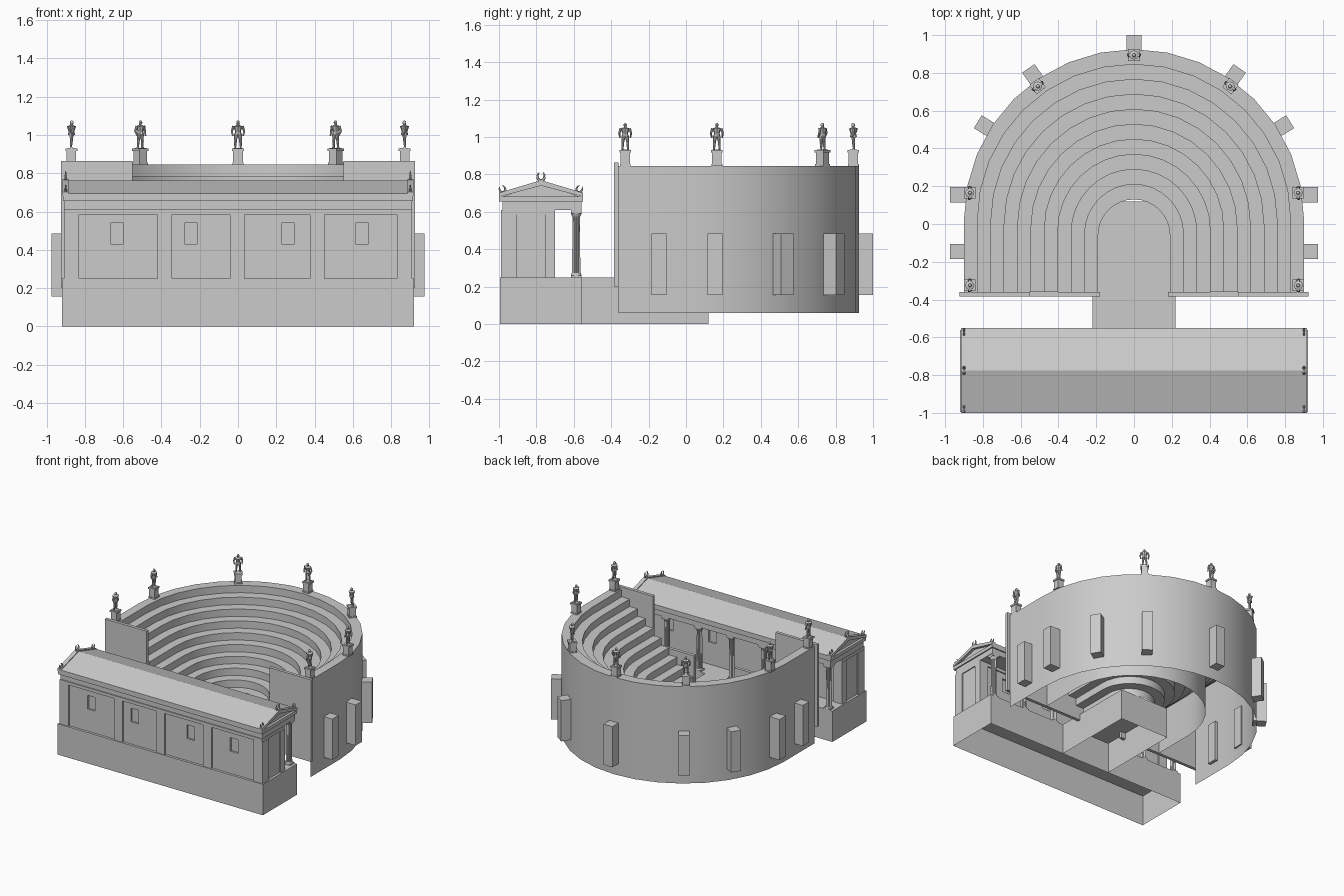
import bpy, bmesh, math
from mathutils import Vector, Matrix

if "Cube" in bpy.data.objects:
    bpy.data.objects.remove(bpy.data.objects["Cube"], do_unlink=True)

stone = bpy.data.materials.new("grey stone")
stone.use_nodes = True
GREY = (0.6, 0.6, 0.6, 1)
stone.diffuse_color = GREY
stone.node_tree.nodes["Principled BSDF"].inputs["Base Color"].default_value = GREY


def finish(name, bm, smooth=True):
    """Turn a bmesh into a named stone object."""
    me = bpy.data.meshes.new(name)
    bm.to_mesh(me)
    bm.free()
    me.materials.append(stone)
    ob = bpy.data.objects.new(name, me)
    bpy.context.collection.objects.link(ob)
    bpy.ops.object.select_all(action='DESELECT')
    ob.select_set(True)
    bpy.context.view_layer.objects.active = ob
    if smooth:
        bpy.ops.object.shade_smooth_by_angle(angle=math.radians(30))
    return ob


def box(bm, x0, x1, y0, y1, z0, z1, matrix=Matrix(), open_bottom=False):
    mid = Vector((x0 + x1, y0 + y1, z0 + z1)) / 2
    m = matrix @ Matrix.Translation(mid) @ Matrix.Diagonal((x1 - x0, y1 - y0, z1 - z0, 1))
    verts = bmesh.ops.create_cube(bm, size=1, matrix=m)["verts"]
    if open_bottom:
        low = [f for f in bm.faces if f.normal.z < -0.9 or all(abs(v.co.z - z0) < 1e-4 for v in f.verts)]
        bmesh.ops.delete(bm, geom=[f for f in low if f.verts[0] in verts], context='FACES_ONLY')


def limb(bm, p, q, r0, r1, matrix=Matrix(), sides=8):
    """Tapered rod from p to q."""
    p, q = Vector(p), Vector(q)
    d = q - p
    m = matrix @ Matrix.Translation((p + q) / 2) @ d.to_track_quat('Z', 'Y').to_matrix().to_4x4()
    bmesh.ops.create_cone(bm, cap_ends=True, segments=sides, radius1=r0, radius2=r1,
                          depth=d.length, matrix=m)


def prism(bm, profile, x0, x1):
    """Extrude a y-z outline along x."""
    a = [bm.verts.new((x0, y, z)) for y, z in profile]
    f = bm.faces.new(a)
    new = bmesh.ops.extrude_face_region(bm, geom=[f])["geom"]
    bmesh.ops.translate(bm, vec=(x1 - x0, 0, 0), verts=[g for g in new if isinstance(g, bmesh.types.BMVert)])
    bmesh.ops.recalc_face_normals(bm, faces=bm.faces[:])


# ---------- theatre: horseshoe shell and seating ----------
TIERS, FRONT, RIM, FLOOR = 10, -0.36, 0.845, 0.25
STEP = (RIM - FLOOR) / TIERS


def horseshoe(i, z):
    w, c = 0.19 + 0.071 * i, -0.06 + 0.0085 * i
    arc = [(w * math.cos(math.pi * k / 16), c + w * math.sin(math.pi * k / 16), z) for k in range(17)]
    return [(w, FRONT, z)] + arc + [(-w, FRONT, z)]


def sweep(name, profile):
    bm = bmesh.new()
    rings = [[bm.verts.new(p) for p in horseshoe(i, z)] for i, z in profile]
    for a, b in zip(rings, rings[1:]):
        for j in range(len(a) - 1):
            bm.faces.new((a[j], a[j + 1], b[j + 1], b[j]))
    return finish(name, bm)


section = [(TIERS, 0.06)]
for k in reversed(range(TIERS)):
    z = FLOOR + STEP * (k + 1)
    section += [(k + 1, z), (k, z)]
section.append((0, FLOOR))
sweep("seating_and_outer_wall", section)
sweep("inner_drum_wall", [(5, 0.2), (5, FLOOR + STEP * 5)])

# end walls closing the seating
bm = bmesh.new()
for s in (1, -1):
    for a, b, top in ((0.55, 0.925, 0.865), (0.18, 0.55, 0.48)):
        x0, x1 = sorted((s * a, s * b))
        box(bm, x0, x1, -0.385, FRONT, 0.2, top)
finish("seating_end_walls", bm, False)

# buttresses around the outer wall
bm = bmesh.new()
places = [(0, 0.025, 90)]
for s in (0, 180):
    places += [(0, -0.145, s), (0, 0.155, s)]
places += [(0, 0.025, a) for a in (32, 55, 125, 148)]
for x, y, a in places:
    m = Matrix.Translation((x, y, 0)) @ Matrix.Rotation(math.radians(a), 4, 'Z')
    box(bm, 0.875, 0.975, -0.04, 0.04, 0.155, 0.485, m)
finish("buttresses", bm, False)


# ---------- statues on pedestals ----------
def statue(bm, m):
    for s in (1, -1):
        limb(bm, (s * .09, 0, .27), (s * .06, 0, .53), .045, .08, m)
        limb(bm, (s * .10, .02, .03), (s * .09, 0, .28), .035, .055, m)
        limb(bm, (s * .11, -.04, .02), (s * .10, .04, .02), .03, .04, m)
        limb(bm, (s * .16, 0, .80), (s * .22, .02, .62), .055, .04, m)
        limb(bm, (s * .22, .02, .63), (s * .19, -.06, .46), .042, .03, m)
    limb(bm, (0, 0, .48), (0, 0, .62), .13, .10, m)
    limb(bm, (0, 0, .61), (0, 0, .80), .10, .17, m)
    limb(bm, (0, 0, .79), (0, 0, .84), .17, .06, m)
    limb(bm, (0, 0, .82), (0, 0, .89), .05, .045, m)
    bmesh.ops.create_uvsphere(bm, u_segments=10, v_segments=8, radius=.07,
                              matrix=m @ Matrix.Translation((0, -.01, .93)) @ Matrix.Diagonal((.9, 1, 1.1, 1)))
    box(bm, -.16, .16, -.14, .14, -.01, .02, m)


people, plinths = bmesh.new(), bmesh.new()
spots = [(0, 0.895)] + [(s * x, y) for s in (1, -1) for x, y in ((0.87, -0.325), (0.87, 0.165), (0.51, 0.73))]
for x, y in spots:
    turn = 0 if x == 0 else math.copysign(math.pi / 2 if y < 0.5 else math.radians(38), -x)
    m = Matrix.Translation((x, y, 0)) @ Matrix.Rotation(turn, 4, 'Z')
    box(plinths, -.025, .025, -.025, .025, RIM, .92, m)
    box(plinths, -.031, .031, -.031, .031, .917, .93, m)
    box(plinths, -.029, .029, -.029, .029, RIM, .855, m)
    statue(people, m @ Matrix.Translation((0, 0, .93)) @ Matrix.Scale(.145, 4))
finish("statues", people)
finish("statue_pedestals", plinths, False)

# ---------- stage building ----------
bm = bmesh.new()
box(bm, -.92, .92, -.995, -.56, 0, FLOOR, open_bottom=True)
finish("stage_base", bm, False)
bm = bmesh.new()
box(bm, -.22, .22, -.56, .12, 0, FLOOR, open_bottom=True)
finish("orchestra_platform", bm, False)

# main wall with recessed windows on both long sides
bm = bmesh.new()
box(bm, -.9, .9, -.975, -.71, FLOOR, .61)
wall = finish("stage_wall", bm, False)
bm = bmesh.new()
for x in (-.632, -.245, .26, .647):
    for y in (-.975, -.71):
        box(bm, x - .034, x + .034, y - .015, y + .015, .43, .54)
cutter = finish("window_cutter", bm, False)
cutter.hide_render = True
mod = wall.modifiers.new("windows", 'BOOLEAN')
mod.operation, mod.object = 'DIFFERENCE', cutter
bpy.context.view_layer.objects.active = wall
bpy.ops.object.modifier_apply(modifier=mod.name)
bpy.data.objects.remove(cutter, do_unlink=True)

# pilasters at corners and along the wall
bm = bmesh.new()
for x0 in (.83, -.91):
    box(bm, x0, x0 + .08, -.988, -.905, FLOOR, .585)
    box(bm, x0, x0 + .08, -.755, -.7, FLOOR, .585)
for x in (-.383, -.004, .415):
    box(bm, x - .038, x + .038, -.988, -.97, FLOOR, .585)
finish("pilasters", bm, False)

bm = bmesh.new()
box(bm, -.908, .908, -.988, -.7, .585, .61)
box(bm, -.905, .905, -.98, -.56, .61, .655)
box(bm, -.915, .915, -1, -.55, .655, .682)
finish("entablature", bm, False)

# fluted portico columns
bm = bmesh.new()
for k in range(-3, 4):
    m = Matrix.Translation((k * .29, -.587, 0))
    n = 28
    ends = []
    for z, r in ((.27, .023), (.575, .02)):
        ends.append([bm.verts.new(m @ Vector((r * (1 - .12 * (j % 2)) * math.cos(math.tau * j / n),
                                              r * (1 - .12 * (j % 2)) * math.sin(math.tau * j / n), z)))
                     for j in range(n)])
    for j in range(n):
        bm.faces.new((ends[0][j - 1], ends[0][j], ends[1][j], ends[1][j - 1]))
    limb(bm, (0, 0, .26), (0, 0, .272), .028, .025, m, 16)
    limb(bm, (0, 0, .572), (0, 0, .592), .02, .03, m, 16)
    box(bm, -.028, .028, -.027, .027, FLOOR, .26, m)
    box(bm, -.031, .031, -.027, .027, .592, .61, m)
finish("portico_columns", bm, False)

# gabled roof, pediments and raised verges
RIDGE = -.775
bm = bmesh.new()
prism(bm, [(-.985, .68), (-.565, .68), (RIDGE, .75)], -.895, .895)
finish("pediments", bm, False)


def chevron(bm, lift, x0, x1):
    prism(bm, [(-1, .68), (-1, .695 + lift), (RIDGE, .762 + lift), (-.55, .695 + lift),
               (-.55, .68), (RIDGE, .74)], x0, x1)


bm = bmesh.new()
chevron(bm, 0, -.91, .91)
finish("roof", bm, False)
bm = bmesh.new()
chevron(bm, .007, .885, .917)
chevron(bm, .007, -.917, -.885)
finish("roof_verges", bm, False)

# horn-shaped roof ornaments on both gables
bm = bmesh.new()
for x in (-.9, .9):
    for y, z, size, tilt in ((RIDGE, .79, 1.1, 0), (-.982, .722, .9, .45), (-.57, .722, .9, -.45)):
        m = Matrix.Translation((x, y, z)) @ Matrix.Rotation(tilt, 4, 'X') @ Matrix.Scale(size, 4)
        angles = [math.radians(120 + 30 * j) for j in range(11)]
        arc = [(0, .017 * math.cos(a), .022 * math.sin(a)) for a in angles]
        radii = [.002 + .006 * math.sin(math.pi * j / 10) for j in range(11)]
        for j in range(10):
            limb(bm, arc[j], arc[j + 1], radii[j], radii[j + 1], m, 6)
        box(bm, -.009, .009, -.011, .011, -.03, -.018, m)
finish("roof_ornaments", bm)
